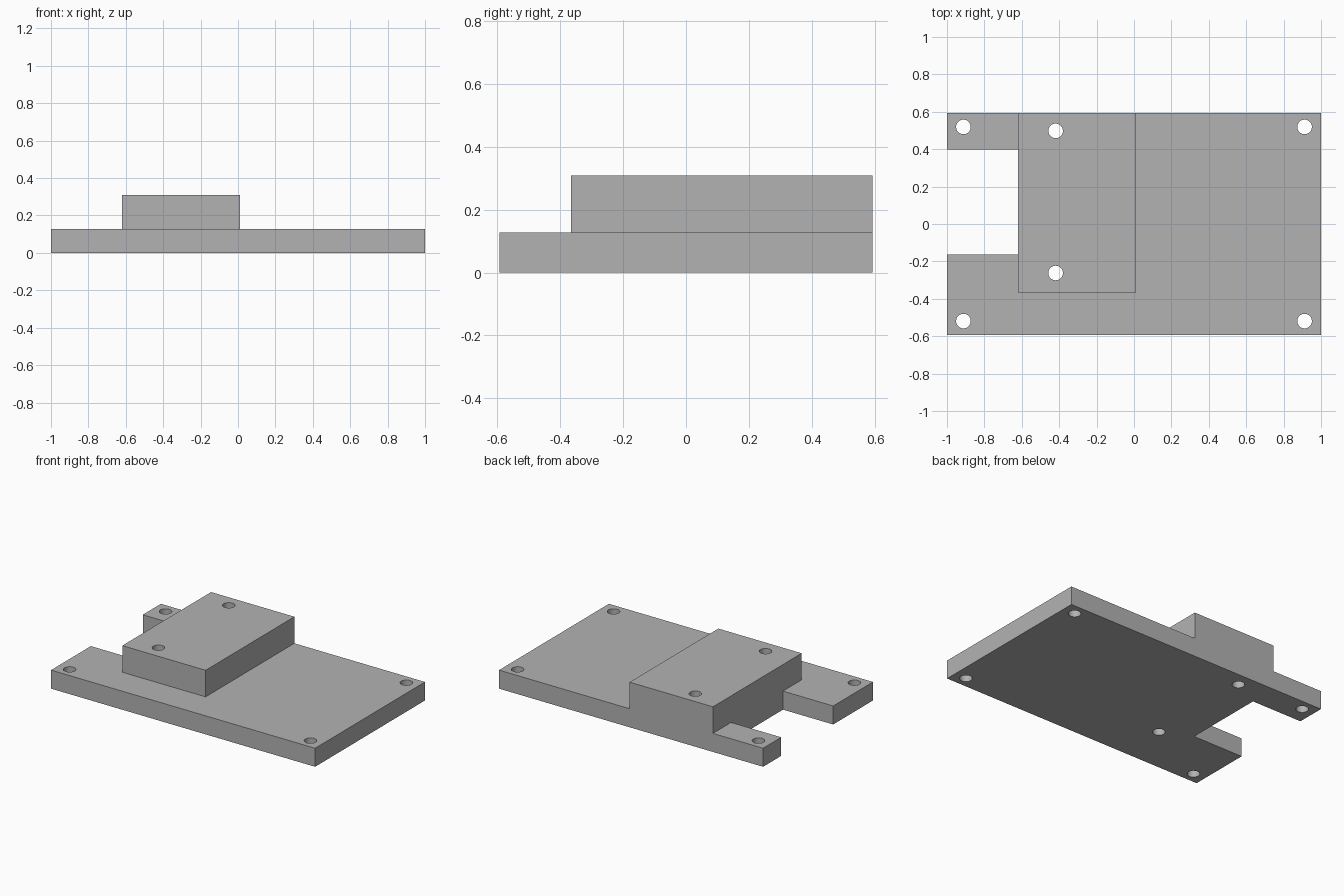
import bpy, bmesh, math

if "Cube" in bpy.data.objects:
    bpy.data.objects.remove(bpy.data.objects["Cube"])

BACK, BASE_H, TOP_H = 0.594, 0.127, 0.309
BLOCK_L, BLOCK_R, BLOCK_F = -0.62, 0.011, -0.366

grey = bpy.data.materials.new("plain grey")
grey.diffuse_color = (0.45, 0.45, 0.45, 1)
grey.use_nodes = True
grey.node_tree.nodes["Principled BSDF"].inputs["Base Color"].default_value = grey.diffuse_color


def prism(name, outline, z0, z1):
    """Extrude a counter-clockwise xy outline from z0 to z1."""
    bm = bmesh.new()
    face = bm.faces.new([bm.verts.new((x, y, z0)) for x, y in outline])
    ext = bmesh.ops.extrude_face_region(bm, geom=[face])
    top = [v for v in ext["geom"] if isinstance(v, bmesh.types.BMVert)]
    bmesh.ops.translate(bm, verts=top, vec=(0, 0, z1 - z0))
    bmesh.ops.recalc_face_normals(bm, faces=bm.faces)
    mesh = bpy.data.meshes.new(name)
    bm.to_mesh(mesh)
    bm.free()
    mesh.materials.append(grey)
    obj = bpy.data.objects.new(name, mesh)
    bpy.context.collection.objects.link(obj)
    return obj


def combine(target, tool, operation):
    """Apply a boolean and remove the tool."""
    mod = target.modifiers.new("combine", 'BOOLEAN')
    mod.operation, mod.object, mod.solver = operation, tool, 'EXACT'
    bpy.context.view_layer.objects.active = target
    bpy.ops.object.modifier_apply(modifier=mod.name)
    bpy.data.objects.remove(tool)


# Base plate with a notch in the left side
plate = prism("mounting_plate", [
    (-1, -BACK), (1, -BACK), (1, BACK), (-1, BACK),
    (-1, 0.398), (BLOCK_L, 0.398), (BLOCK_L, -0.164), (-1, -0.164)], 0, BASE_H)

# Raised block, flush with the back edge and the notch
block = prism("raised_block", [
    (BLOCK_L, BLOCK_F), (BLOCK_R, BLOCK_F), (BLOCK_R, BACK), (BLOCK_L, BACK)],
    BASE_H, TOP_H)
combine(plate, block, 'UNION')

# Through holes: four plate corners and two in the block
holes = [(sx * 0.912, sy * 0.519) for sx in (-1, 1) for sy in (-1, 1)]
holes += [(-0.419, 0.498), (-0.419, -0.262)]
for hx, hy in holes:
    ring = [(hx + 0.039 * math.cos(a * math.tau / 32),
             hy + 0.039 * math.sin(a * math.tau / 32)) for a in range(32)]
    combine(plate, prism("hole_cutter", ring, -0.1, 0.5), 'DIFFERENCE')

# Smooth hole walls, crisp plate edges
plate.select_set(True)
bpy.context.view_layer.objects.active = plate
bpy.ops.object.shade_smooth_by_angle(angle=math.radians(30))
